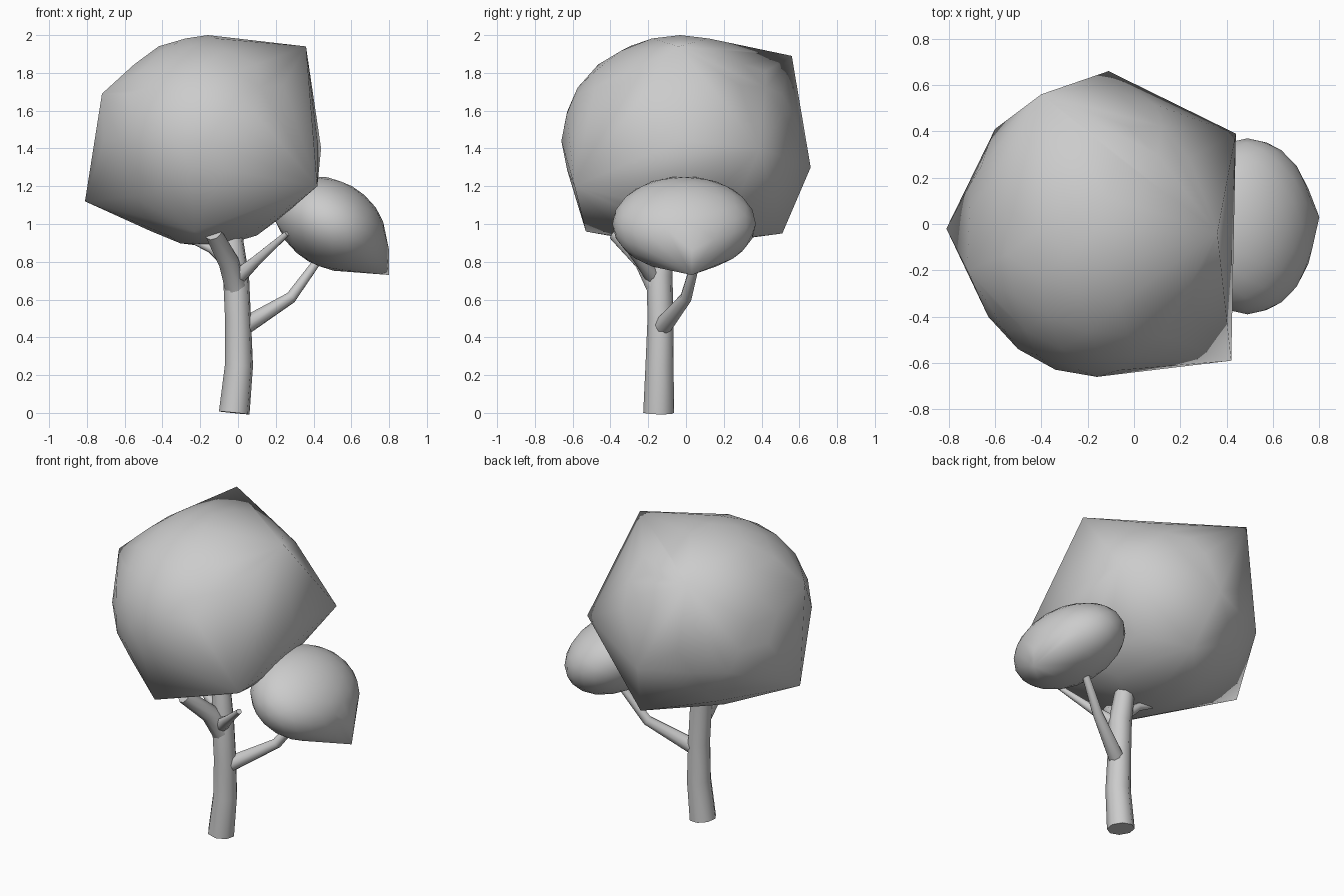
import bpy, bmesh, math
from mathutils import Matrix, Vector

cube = bpy.data.objects.get("Cube")
if cube:
    bpy.data.objects.remove(cube, do_unlink=True)

grey = bpy.data.materials.new("plain_grey")
grey.use_nodes = True
GREY = (0.6, 0.6, 0.6, 1)
grey.diffuse_color = GREY
grey.node_tree.nodes["Principled BSDF"].inputs["Base Color"].default_value = GREY


def finish(obj, angle):
    bpy.ops.object.select_all(action='DESELECT')
    obj.select_set(True)
    bpy.context.view_layer.objects.active = obj
    if obj.type == 'CURVE':
        bpy.ops.object.convert(target='MESH')
    obj.data.materials.clear()
    obj.data.materials.append(grey)
    bpy.ops.object.shade_smooth_by_angle(angle=math.radians(angle))


def foliage(name, centre, radii, tilt, corners):
    """Faceted ellipsoid stretched over a few outlying corners."""
    bm = bmesh.new()
    place = (Matrix.Translation(centre) @ Matrix.Rotation(math.radians(tilt), 4, 'Y')
             @ Matrix.Diagonal((*radii, 1)))
    bmesh.ops.create_icosphere(bm, subdivisions=3, radius=1, matrix=place)
    bmesh.ops.delete(bm, geom=bm.faces[:] + bm.edges[:], context='EDGES_FACES')
    if not bm.verts:
        bmesh.ops.create_icosphere(bm, subdivisions=3, radius=1, matrix=place)
    for c in corners:
        bm.verts.new(c)
    hull = bmesh.ops.convex_hull(bm, input=bm.verts[:])
    loose = {g for g in hull["geom_interior"] + hull["geom_unused"]
             if isinstance(g, bmesh.types.BMVert)}
    bmesh.ops.delete(bm, geom=list(loose), context='VERTS')
    bmesh.ops.recalc_face_normals(bm, faces=bm.faces[:])
    mesh = bpy.data.meshes.new(name)
    bm.to_mesh(mesh)
    bm.free()
    obj = bpy.data.objects.new(name, mesh)
    bpy.context.collection.objects.link(obj)
    finish(obj, 50)


def limb(name, path):
    """Tapered eight-sided tube; each path point is x, y, z, radius."""
    curve = bpy.data.curves.new(name, 'CURVE')
    curve.dimensions = '3D'
    curve.bevel_depth = 1
    curve.bevel_resolution = 2
    curve.use_fill_caps = True
    spline = curve.splines.new('POLY')
    spline.points.add(len(path) - 1)
    for point, (x, y, z, r) in zip(spline.points, path):
        point.co = (x, y, z, 1)
        point.radius = r
    obj = bpy.data.objects.new(name, curve)
    bpy.context.collection.objects.link(obj)
    finish(obj, 60)


# Large crown with its pulled-out corners
foliage("main_crown", (-0.16, -0.03, 1.44), (0.58, 0.63, 0.56), 0, [
    (0.36, -0.04, 1.94), (-0.40, 0.56, 1.89), (0.44, 0.39, 1.40),
    (0.42, -0.59, 1.20), (-0.81, -0.02, 1.12), (-0.11, 0.66, 1.30),
    (-0.03, 0.51, 0.95), (-0.23, -0.53, 0.96), (-0.72, -0.20, 1.69),
    (-0.60, 0.41, 1.31)])

# Small side crown
foliage("side_crown", (0.49, -0.01, 1.00), (0.31, 0.38, 0.23), 30, [
    (0.80, 0.03, 0.73), (0.80, 0.03, 0.86), (0.19, -0.10, 1.03)])

# Trunk and branches
limb("trunk", [(-0.02, -0.145, 0, 0.083), (0.005, -0.14, 0.25, 0.076),
               (0, -0.135, 0.5, 0.07), (-0.01, -0.14, 0.72, 0.07),
               (-0.04, -0.12, 1.0, 0.055)])
limb("front_branch", [(-0.01, -0.15, 0.66, 0.06), (-0.05, -0.22, 0.80, 0.055),
                      (-0.13, -0.37, 0.95, 0.045)])
limb("left_branch", [(0.0, -0.17, 0.72, 0.045), (0.09, -0.24, 0.80, 0.03),
                     (0.26, -0.36, 0.95, 0.016)])
limb("right_branch", [(-0.04, -0.14, 0.78, 0.035), (-0.14, -0.13, 0.87, 0.025),
                      (-0.28, -0.12, 0.93, 0.014)])
limb("side_branch", [(0.02, -0.13, 0.45, 0.05), (0.28, 0.0, 0.61, 0.032),
                     (0.44, 0.06, 0.83, 0.022)])
